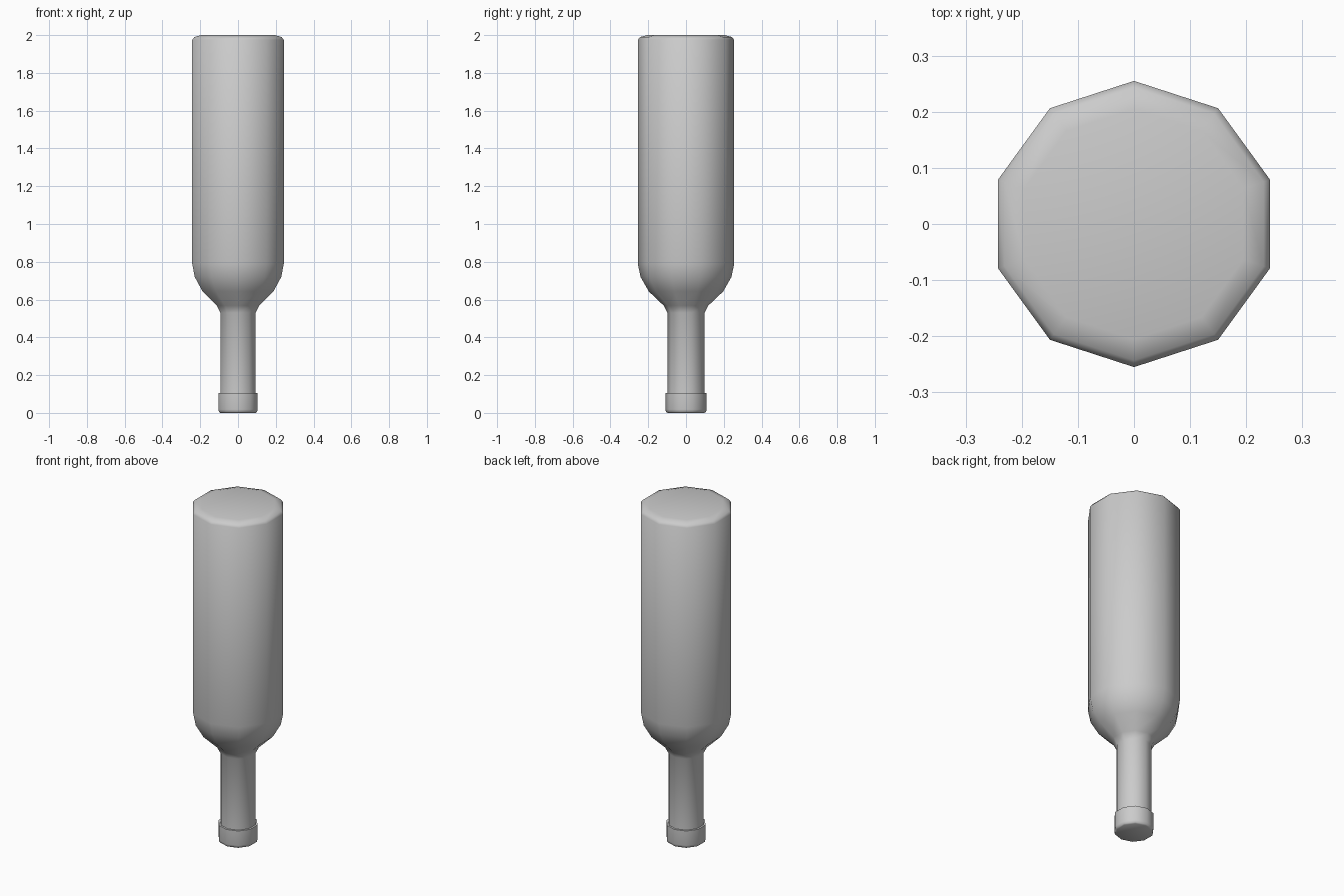
import bpy, bmesh, math

if "Cube" in bpy.data.objects:
    bpy.data.objects.remove(bpy.data.objects["Cube"])

SIDES = 10


def lathe(name, profile):
    """Ten-sided closed solid from (radius, height) points, listed bottom to top."""
    bm = bmesh.new()
    rings = []
    for r, z in profile:
        ring = []
        for i in range(SIDES):
            a = math.pi / 2 + 2 * math.pi * i / SIDES
            ring.append(bm.verts.new((r * math.cos(a), r * math.sin(a), z)))
        rings.append(ring)
    for lo, hi in zip(rings, rings[1:]):
        for i in range(SIDES):
            j = (i + 1) % SIDES
            bm.faces.new((lo[i], lo[j], hi[j], hi[i]))
    bm.faces.new(rings[0][::-1])
    bm.faces.new(rings[-1])
    mesh = bpy.data.meshes.new(name)
    bm.to_mesh(mesh)
    bm.free()
    obj = bpy.data.objects.new(name, mesh)
    bpy.context.collection.objects.link(obj)
    bpy.ops.object.select_all(action='DESELECT')
    obj.select_set(True)
    bpy.context.view_layer.objects.active = obj
    bpy.ops.object.shade_smooth_by_angle(angle=math.radians(70))
    return obj


# Upside-down bottle: neck, curved shoulder, long body, bevelled base on top
lathe("bottle", [
    (0.098, 0.10), (0.098, 0.53), (0.118, 0.568), (0.197, 0.643),
    (0.241, 0.72), (0.255, 0.79), (0.255, 1.975), (0.243, 1.99), (0.205, 2.0),
])

# Cap with a softened outer rim
lathe("cap", [(0.098, 0.0), (0.106, 0.005), (0.109, 0.018), (0.109, 0.105)])
